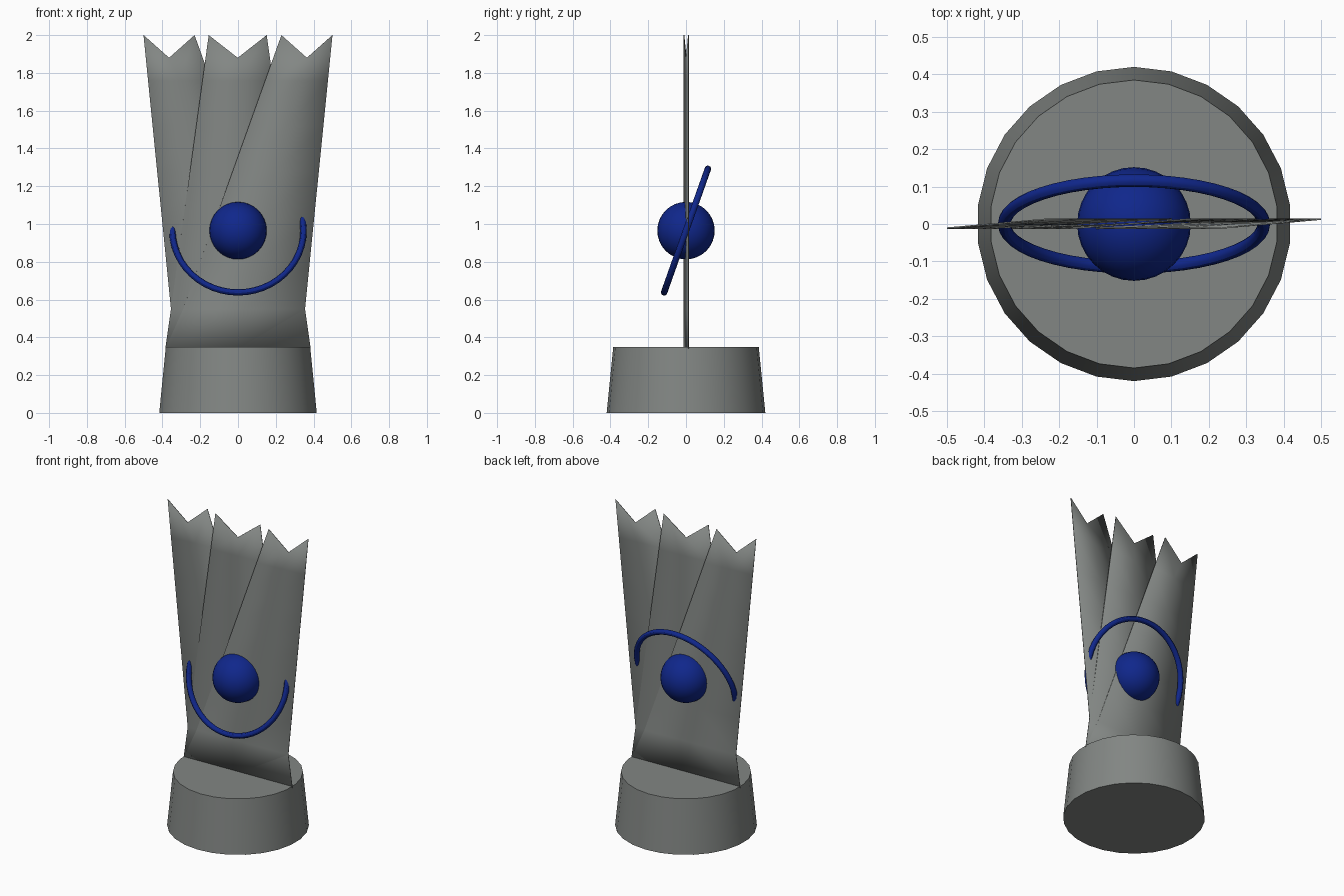
import bpy, bmesh, math

if "Cube" in bpy.data.objects:
    bpy.data.objects.remove(bpy.data.objects["Cube"])


def material(name, rgb):
    m = bpy.data.materials.new(name)
    m.diffuse_color = (*rgb, 1)
    m.use_nodes = True
    m.node_tree.nodes["Principled BSDF"].inputs["Base Color"].default_value = m.diffuse_color
    return m


stone = material("grey stone", (0.225, 0.24, 0.23))
blue = material("deep blue", (0.005, 0.02, 0.26))


def finish(obj, name, mat):
    obj.name = name
    obj.data.materials.append(mat)
    bpy.ops.object.select_all(action='DESELECT')
    obj.select_set(True)
    bpy.context.view_layer.objects.active = obj
    bpy.ops.object.shade_smooth_by_angle(angle=math.radians(30))


# Round tapered base
bpy.ops.mesh.primitive_cone_add(vertices=26, radius1=0.42, radius2=0.385,
                                depth=0.35, location=(0, 0, 0.175))
finish(bpy.context.object, "base", stone)


# Thin overlapping blades: left edge forward, right edge back, notched tip
def blade(name, top_left, top_right, low_left, low_right):
    bm = bmesh.new()
    rows = []
    steps = 6
    levels = [(-0.385, 0.385, 0.34, 0.34), (low_left, low_right, 0.55, 0.55)]
    for i in range(1, steps + 1):
        t = i / steps
        z = 0.55 + 1.45 * t
        levels.append((low_left + (top_left - low_left) * t,
                       low_right + (top_right - low_right) * t,
                       z, z - (0.12 if i == steps else 0)))
    for left, right, z, zmid in levels:
        rows.append([bm.verts.new(p) for p in (
            (left, -0.011, z), ((left + right) / 2, 0.001, zmid), (right, 0.013, z))])
    for a, b in zip(rows, rows[1:]):
        for j in range(2):
            bm.faces.new((a[j], a[j + 1], b[j + 1], b[j]))
    mesh = bpy.data.meshes.new(name)
    bm.to_mesh(mesh)
    bm.free()
    obj = bpy.data.objects.new(name, mesh)
    bpy.context.collection.objects.link(obj)
    mod = obj.modifiers.new("thickness", 'SOLIDIFY')
    mod.thickness = 0.004
    mod.offset = 0
    finish(obj, name, stone)


blade("left_blade", -0.5, -0.23, -0.355, 0.29)
blade("middle_blade", -0.155, 0.152, -0.355, 0.355)
blade("right_blade", 0.23, 0.5, -0.29, 0.355)

# Ball set through the blades
bpy.ops.mesh.primitive_uv_sphere_add(segments=32, ring_count=16, radius=0.152,
                                     location=(0, 0, 0.965))
finish(bpy.context.object, "ball", blue)

# Tilted ring around the ball
bpy.ops.mesh.primitive_torus_add(major_radius=0.347, minor_radius=0.017,
                                 major_segments=48, minor_segments=12,
                                 location=(0, 0, 0.965),
                                 rotation=(math.radians(70.5), 0, 0))
finish(bpy.context.object, "ring", blue)
